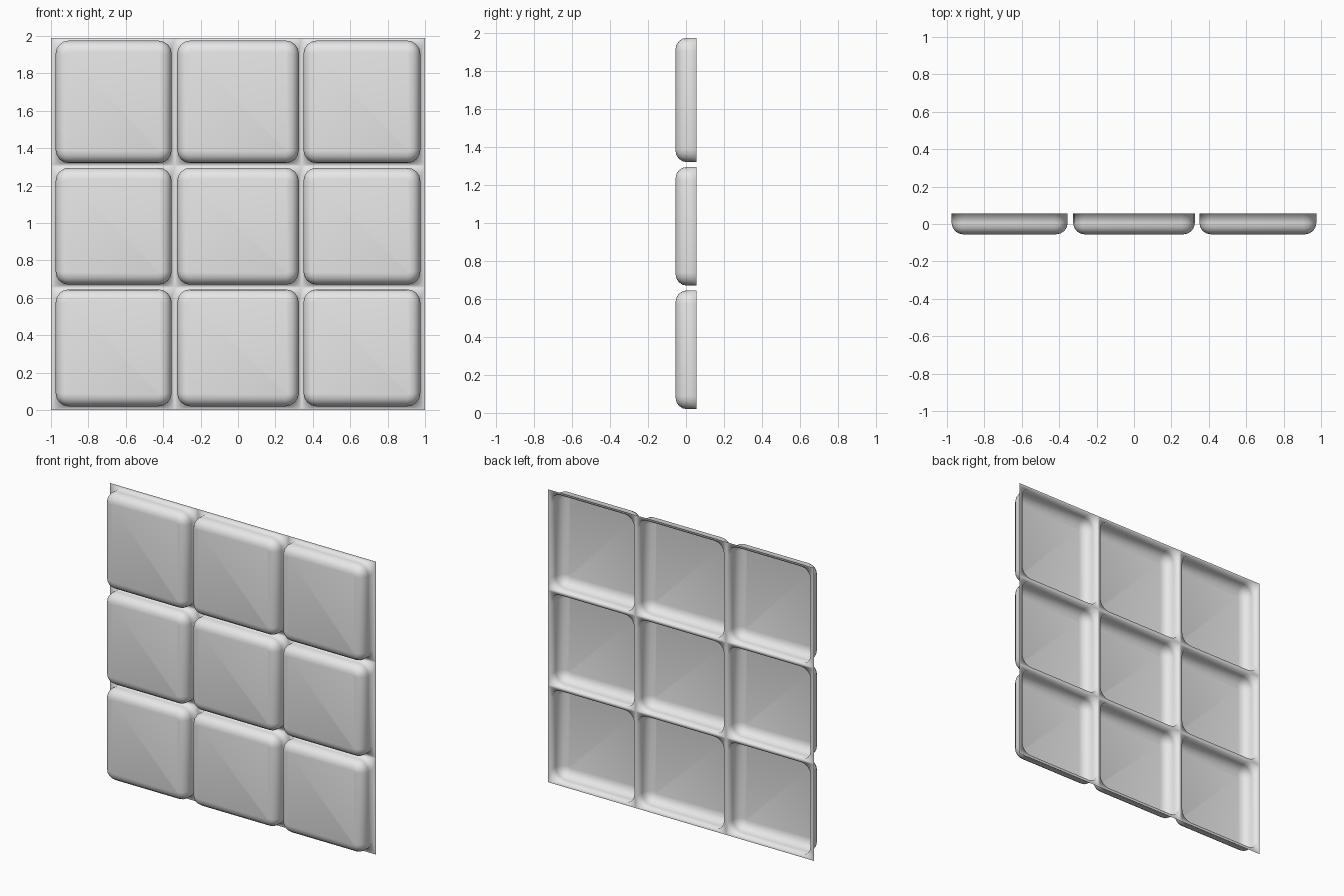
import bpy, bmesh
from math import sin, cos, pi

cube = bpy.data.objects.get("Cube")
if cube:
    bpy.data.objects.remove(cube, do_unlink=True)

BACK, FRONT = 0.055, -0.055   # flange plane and pillow face
CORNER, ROUND, SEGS = 0.07, 0.06, 4

# Pillow extents and the flange borders midway between them
spans_x = [(-0.975, -0.355), (-0.325, 0.325), (0.35, 0.975)]
spans_z = [(0.02, 0.645), (0.67, 1.295), (1.32, 1.975)]
borders_x = [-1, -0.34, 0.34, 1]
borders_z = [0, 0.6575, 1.3075, 1.99]


def rounded_ring(bm, xs, zs, inset, y):
    """Rounded rectangle of vertices, counter-clockwise seen from the front."""
    r = CORNER - inset
    x0, x1, z0, z1 = xs[0] + CORNER, xs[1] - CORNER, zs[0] + CORNER, zs[1] - CORNER
    ring = []
    for k, (cx, cz) in enumerate([(x1, z1), (x0, z1), (x0, z0), (x1, z0)]):
        for i in range(SEGS + 1):
            a = (k + i / SEGS) * pi / 2
            ring.append(bm.verts.new((cx + r * cos(a), y, cz + r * sin(a))))
    return ring


def bridge(bm, outer, inner):
    n = len(outer)
    for i in range(n):
        j = (i + 1) % n
        bm.faces.new((outer[i], outer[j], inner[j], inner[i]))


def add_pillow(bm, xs, zs, bx, bz):
    # Straight wall, then a quarter-round to the flat face
    base = rounded_ring(bm, xs, zs, 0, BACK)
    previous = base
    for i in range(SEGS + 1):
        a = i / SEGS * pi / 2
        ring = rounded_ring(bm, xs, zs, ROUND * (1 - cos(a)),
                            FRONT + ROUND * (1 - sin(a)))
        bridge(bm, previous, ring)
        previous = ring
    bm.faces.new(previous)
    # Flange: fans at the corners, quads along the sides
    corners = [bm.verts.new((x, BACK, z)) for x, z in
               [(bx[1], bz[1]), (bx[0], bz[1]), (bx[0], bz[0]), (bx[1], bz[0])]]
    step = SEGS + 1
    for k, corner in enumerate(corners):
        arc = base[k * step:(k + 1) * step]
        for a, b in zip(arc, arc[1:]):
            bm.faces.new((corner, b, a))
        n = (k + 1) % 4
        bm.faces.new((corner, corners[n], base[n * step], arc[-1]))


bm = bmesh.new()
for i, xs in enumerate(spans_x):
    for j, zs in enumerate(spans_z):
        add_pillow(bm, xs, zs, borders_x[i:i + 2], borders_z[j:j + 2])
bmesh.ops.remove_doubles(bm, verts=bm.verts, dist=0.0005)
bmesh.ops.recalc_face_normals(bm, faces=bm.faces)
# Face the shell towards the front
if max(bm.faces, key=lambda f: f.calc_area()).normal.y > 0:
    bmesh.ops.reverse_faces(bm, faces=bm.faces)
for f in bm.faces:
    f.smooth = True

mesh = bpy.data.meshes.new("pillow_panel")
bm.to_mesh(mesh)
bm.free()

# Plain grey
grey = bpy.data.materials.new("light_grey")
grey.use_nodes = True
grey.diffuse_color = (0.8, 0.8, 0.8, 1)
grey.node_tree.nodes["Principled BSDF"].inputs["Base Color"].default_value = (0.8, 0.8, 0.8, 1)
mesh.materials.append(grey)

panel = bpy.data.objects.new("pillow_panel", mesh)
bpy.context.collection.objects.link(panel)
